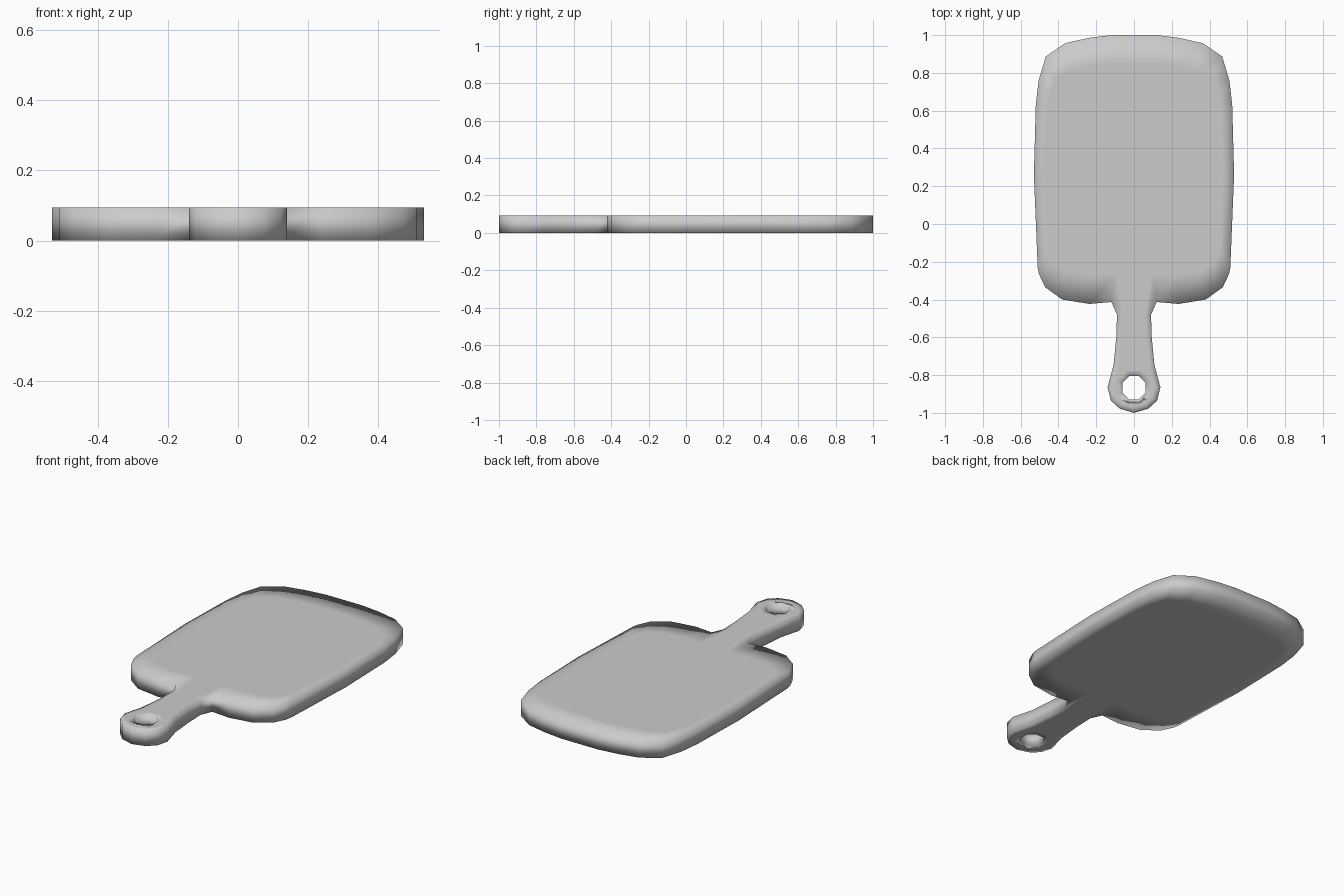
import bpy, bmesh, math

if "Cube" in bpy.data.objects:
    bpy.data.objects.remove(bpy.data.objects["Cube"])

THICK = 0.094
# Right half of the board outline, from the far end round to the handle tip
HALF = [(0.12, 1.0), (0.24, 0.985), (0.365, 0.957), (0.467, 0.887), (0.505, 0.76),
        (0.52, 0.63), (0.53, 0.26), (0.51, -0.23), (0.503, -0.265), (0.47, -0.335),
        (0.38, -0.40), (0.235, -0.423), (0.12, -0.413), (0.09, -0.48), (0.094, -0.6),
        (0.108, -0.745), (0.14, -0.865), (0.122, -0.935), (0.075, -0.978)]
outline = HALF + [(0, -1.0)] + [(-x, y) for x, y in reversed(HALF)]
hole = [(0.067 * math.sin(math.tau * (i + 0.5) / 8), -0.866 + 0.067 * math.cos(math.tau * (i + 0.5) / 8))
        for i in range(8)]

bm = bmesh.new()


def add_loop(points):
    verts = [bm.verts.new((x, y, 0)) for x, y in points]
    return [bm.edges.new((v, verts[(i + 1) % len(verts)])) for i, v in enumerate(verts)]


# Flat sheet with the hanging hole
edges = add_loop(outline) + add_loop(hole)
bmesh.ops.triangle_fill(bm, edges=edges, use_beauty=True, use_dissolve=False)

# Inner loop that softens the rim shading, wider on the board than the handle
rim = set(bm.verts)
bmesh.ops.inset_region(bm, faces=bm.faces[:], thickness=0.03, use_boundary=True, use_even_offset=True)
border = {v for e in bm.edges if e.is_boundary for v in e.verts}
for v in bm.verts:
    if v not in border and v.co.y > -0.44:
        v.co.x *= 0.94
        v.co.y = 0.29 + (v.co.y - 0.29) * 0.82

# Thicken into a solid board
ret = bmesh.ops.extrude_face_region(bm, geom=bm.faces[:], use_keep_orig=True)
for v in ret["geom"]:
    if isinstance(v, bmesh.types.BMVert):
        v.co.z = THICK
bmesh.ops.recalc_face_normals(bm, faces=bm.faces[:])
for f in bm.faces:
    f.smooth = True

mesh = bpy.data.meshes.new("cutting_board")
bm.to_mesh(mesh)
bm.free()
bpy.context.collection.objects.link(bpy.data.objects.new("cutting_board", mesh))
